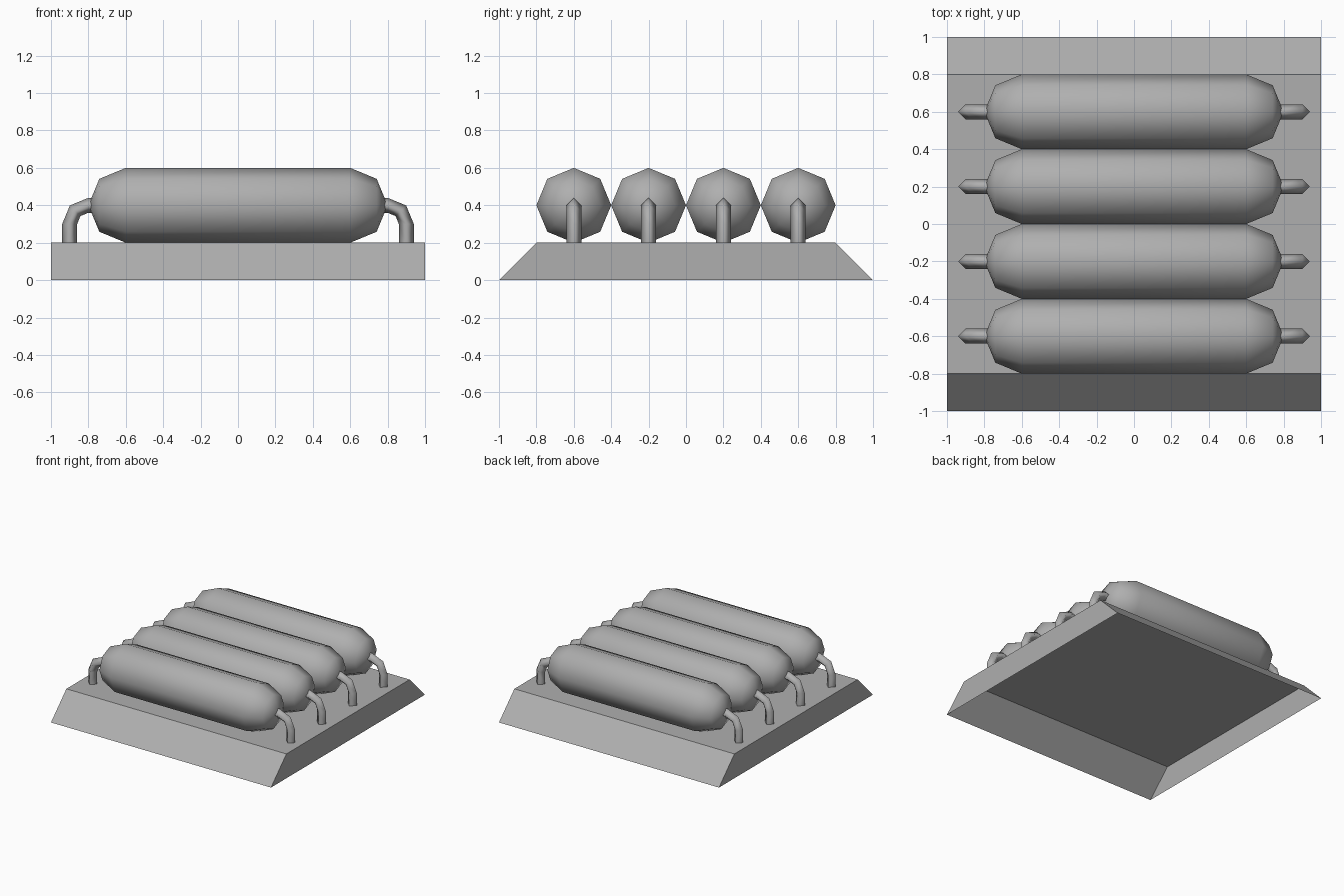
import bpy, bmesh
from math import sin, cos, pi

if "Cube" in bpy.data.objects:
    bpy.data.objects.remove(bpy.data.objects["Cube"])

# Dark grey for every part
grey = bpy.data.materials.new("dark_grey")
grey.diffuse_color = (0.43, 0.43, 0.43, 1)
grey.use_nodes = True
grey.node_tree.nodes["Principled BSDF"].inputs["Base Color"].default_value = grey.diffuse_color


def to_mesh(bm, name, smooth):
    bmesh.ops.remove_doubles(bm, verts=bm.verts, dist=1e-5)
    bmesh.ops.recalc_face_normals(bm, faces=bm.faces)
    for f in bm.faces:
        f.smooth = smooth
    mesh = bpy.data.meshes.new(name)
    bm.to_mesh(mesh)
    bm.free()
    mesh.materials.append(grey)
    return mesh


def sweep(name, stations, sides):
    """Tube through stations (x, z, radius, heading) in the XZ plane."""
    bm = bmesh.new()
    rings = []
    for x, z, r, h in stations:
        ring = []
        for i in range(sides):
            a = 2 * pi * i / sides
            u = r * cos(a)
            ring.append(bm.verts.new((x + u * sin(h), r * sin(a), z + u * cos(h))))
        rings.append(ring)
    for a, b in zip(rings, rings[1:]):
        for i in range(sides):
            j = (i + 1) % sides
            bm.faces.new((a[i], a[j], b[j], b[i]))
    return to_mesh(bm, name, True)


def place(name, mesh, location=(0, 0, 0)):
    ob = bpy.data.objects.new(name, mesh)
    ob.location = location
    bpy.context.collection.objects.link(ob)
    return ob


# Base: shell with sloped front and back, upright ends, open underneath
bm = bmesh.new()
profile = [(-1, 0), (-0.8, 0.2), (0.8, 0.2), (1, 0)]
left, right = [[bm.verts.new((x, y, z)) for y, z in profile] for x in (-1, 1)]
for i in range(3):
    bm.faces.new((left[i], right[i], right[i + 1], left[i + 1]))
bm.faces.new(left)
bm.faces.new(right)
place("base", to_mesh(bm, "base", False))

# Tank: eight-sided capsule along x
R = 0.2
half = [(0.6 + R * sin(t), 0, R * cos(t), 0) for t in (0, pi / 4, pi / 2)]
tank = sweep("tank", [(-x, z, r, h) for x, z, r, h in reversed(half)] + half, 8)

# Pipe: four-sided elbow from the tank end down to the base
bend = [(0.8 + 0.1 * sin(t), 0.3 + 0.1 * cos(t), 0.04, t) for t in (0, pi / 4, pi / 2)]
pipe = sweep("pipe", [(0.76, 0.4, 0.04, 0)] + bend + [(0.9, 0.2, 0.04, pi / 2)], 4)

# Four tanks side by side, each with a pipe at both ends
for n in range(4):
    y = -0.6 + 0.4 * n
    place(f"tank_{n + 1}", tank, (0, y, 0.4))
    pipes = place(f"pipes_{n + 1}", pipe, (0, y, 0))
    pipes.modifiers.new("Mirror", 'MIRROR')
